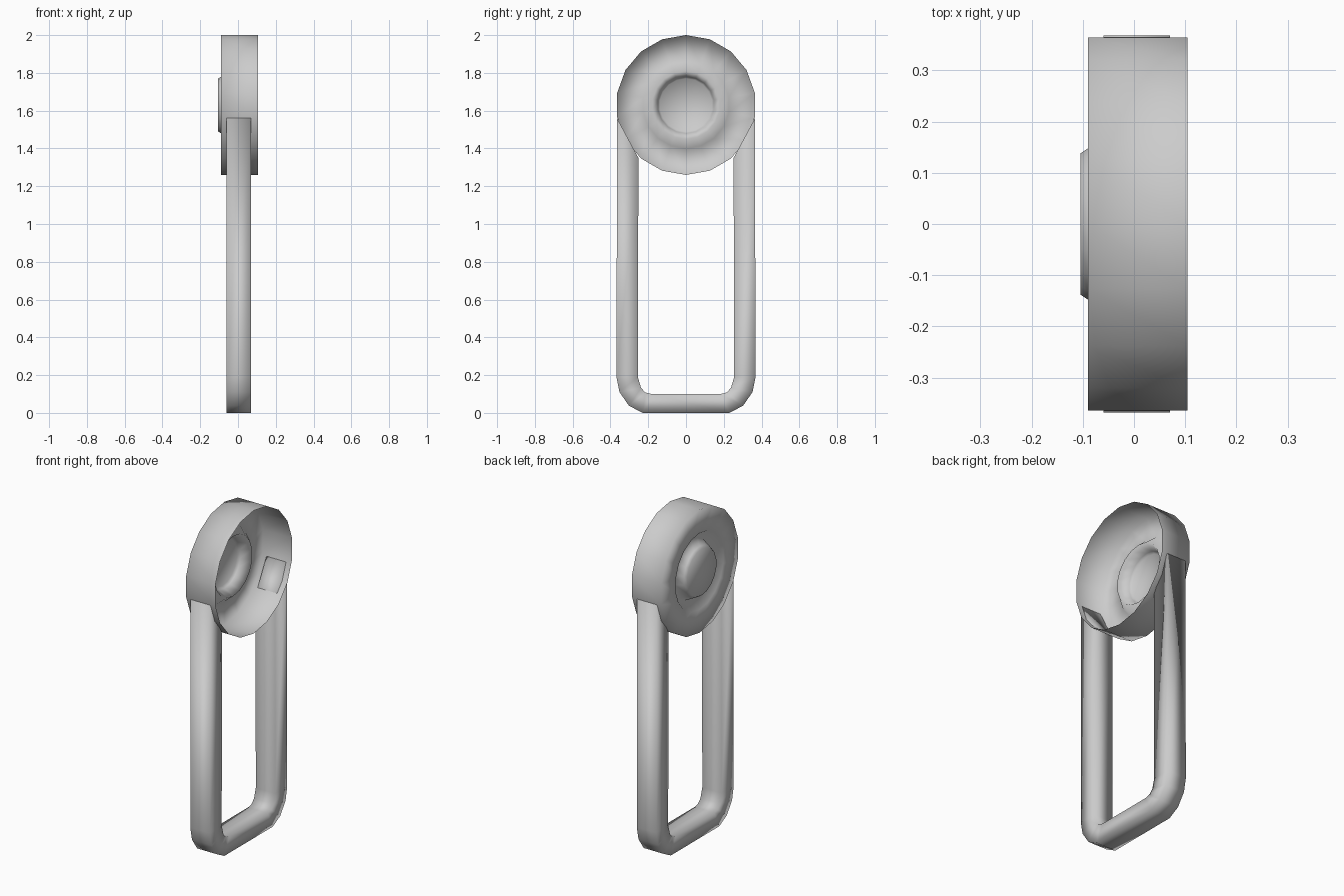
import bpy, bmesh, math

if "Cube" in bpy.data.objects:
    bpy.data.objects.remove(bpy.data.objects["Cube"])

grey = bpy.data.materials.new("plain_grey")
grey.use_nodes = True
GREY = (0.6, 0.6, 0.6, 1)
grey.diffuse_color = GREY
grey.node_tree.nodes["Principled BSDF"].inputs["Base Color"].default_value = GREY

SIDES, RADIUS, HUB_Z = 18, 0.37, 1.63


def finish(name, bm):
    mesh = bpy.data.meshes.new(name)
    bm.to_mesh(mesh)
    bm.free()
    for p in mesh.polygons:
        p.use_smooth = True
    mesh.materials.append(grey)
    obj = bpy.data.objects.new(name, mesh)
    bpy.context.collection.objects.link(obj)
    return obj


def bridge(bm, a, b):
    n = len(a)
    for i in range(n):
        j = (i + 1) % n
        bm.faces.new((a[i], a[j], b[j], b[i]))


# Open cup: thin pressed shell with a ridge and a raised centre, as (radius, x)
profile = [(RADIUS, 0.105), (RADIUS, -0.09), (0.23, -0.09), (0.18, -0.03),
           (0.15, -0.09), (0.14, -0.105)]
bm = bmesh.new()
rings = []
for r, x in profile:
    ring = []
    for i in range(SIDES):
        a = 2 * math.pi * i / SIDES
        ring.append(bm.verts.new((x, r * math.sin(a), HUB_Z + r * math.cos(a))))
    rings.append(ring)
for a, b in zip(rings, rings[1:]):
    bridge(bm, a, b)
centre = bm.verts.new((profile[-1][1], 0, HUB_Z))
for i in range(SIDES):
    bm.faces.new((rings[-1][i], rings[-1][(i + 1) % SIDES], centre))
finish("cup", bm)

# Loop handle: square bar bent into a U, as (outer y, outer z, inner y, inner z)
half = [(0.365, 1.56, 0.252, 1.35),
        (0.368, 0.19, 0.255, 0.19),
        (0.352, 0.11, 0.238, 0.132),
        (0.302, 0.038, 0.215, 0.108),
        (0.23, 0.0, 0.182, 0.1)]
path = half + [(-oy, oz, -iy, iz) for oy, oz, iy, iz in reversed(half)]
LEFT, RIGHT = 0.07, -0.06
bm = bmesh.new()
sections = [[bm.verts.new(co) for co in ((RIGHT, oy, oz), (LEFT, oy, oz),
                                         (LEFT, iy, iz), (RIGHT, iy, iz))]
            for oy, oz, iy, iz in path]
for a, b in zip(sections, sections[1:]):
    bridge(bm, a, b)
bm.faces.new(sections[0])
bm.faces.new(sections[-1])
bmesh.ops.recalc_face_normals(bm, faces=bm.faces)
finish("loop_handle", bm)
